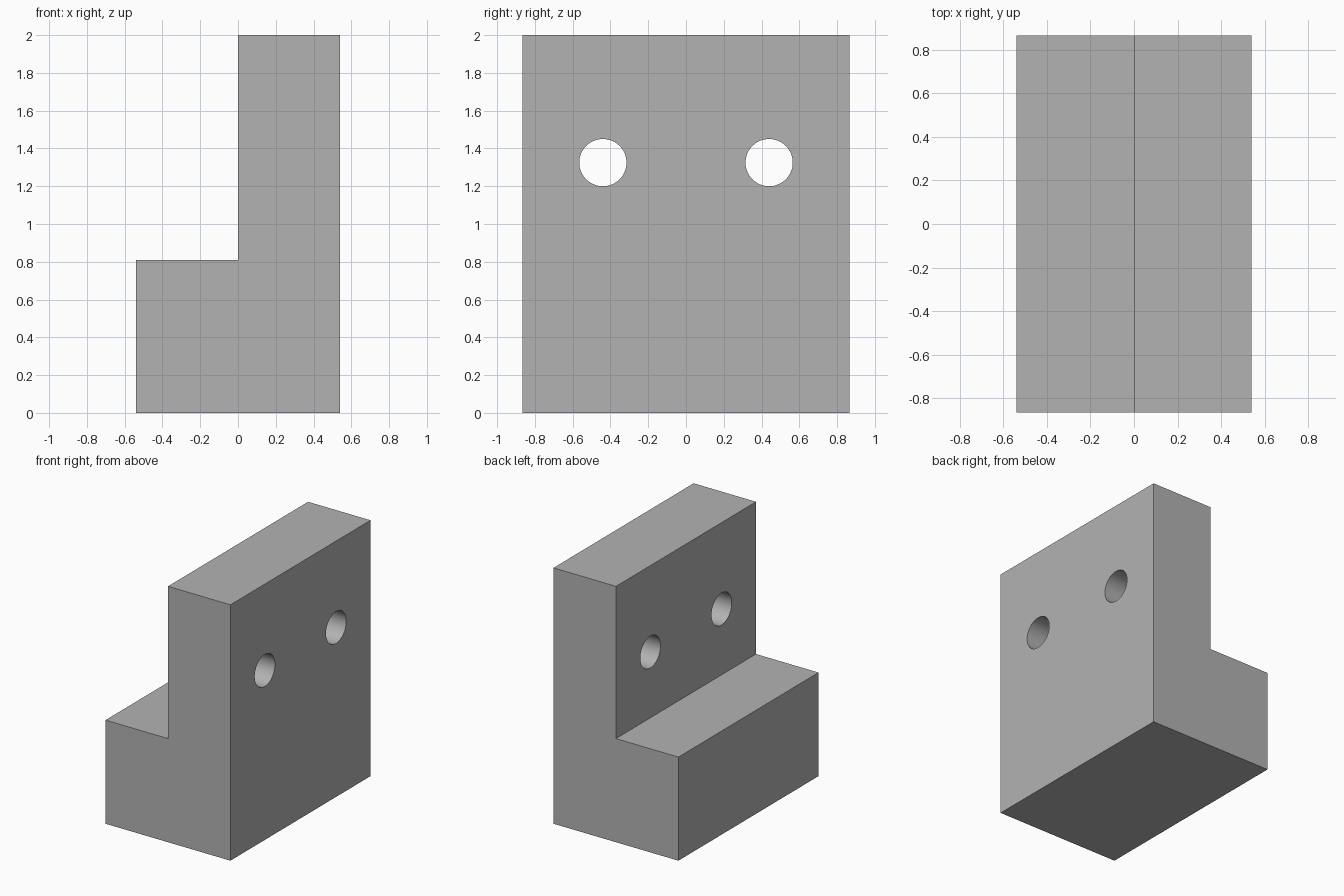
import bpy
import bmesh
from mathutils import Matrix
from math import pi

cube = bpy.data.objects.get("Cube")
if cube:
    bpy.data.objects.remove(cube, do_unlink=True)

HALF_X, HALF_Y, HEIGHT, STEP = 0.54, 0.865, 2.0, 0.81
HOLE_Y, HOLE_Z, HOLE_R = 0.44, 1.325, 0.125

grey = bpy.data.materials.new("plain grey")
grey.use_nodes = True
colour = (0.45, 0.45, 0.45, 1)
grey.diffuse_color = colour
grey.node_tree.nodes["Principled BSDF"].inputs["Base Color"].default_value = colour


def add_object(name, bm):
    bmesh.ops.recalc_face_normals(bm, faces=bm.faces)
    mesh = bpy.data.meshes.new(name)
    bm.to_mesh(mesh)
    bm.free()
    mesh.materials.append(grey)
    obj = bpy.data.objects.new(name, mesh)
    bpy.context.collection.objects.link(obj)
    return obj


# L-shaped block: side profile extruded along its length
profile = [(-HALF_X, 0), (HALF_X, 0), (HALF_X, HEIGHT),
           (0, HEIGHT), (0, STEP), (-HALF_X, STEP)]
bm = bmesh.new()
face = bm.faces.new([bm.verts.new((x, -HALF_Y, z)) for x, z in profile])
result = bmesh.ops.extrude_face_region(bm, geom=[face], use_keep_orig=True)
moved = [v for v in result["geom"] if isinstance(v, bmesh.types.BMVert)]
bmesh.ops.translate(bm, verts=moved, vec=(0, 2 * HALF_Y, 0))
block = add_object("stepped_block", bm)

# Two bolt holes through the upright
bm = bmesh.new()
for side in (-1, 1):
    place = Matrix.Translation((HALF_X / 2, side * HOLE_Y, HOLE_Z))
    bmesh.ops.create_cone(bm, cap_ends=True, segments=64, radius1=HOLE_R,
                          radius2=HOLE_R, depth=HALF_X + 0.2,
                          matrix=place @ Matrix.Rotation(pi / 2, 4, "Y"))
cutter = add_object("hole_cutter", bm)
cutter.hide_render = True

cut = block.modifiers.new("bolt holes", "BOOLEAN")
cut.operation = "DIFFERENCE"
cut.solver = "EXACT"
cut.object = cutter

# Bake the cut, drop the cutter and smooth the bores
bpy.ops.object.select_all(action="DESELECT")
block.select_set(True)
bpy.context.view_layer.objects.active = block
bpy.ops.object.modifier_apply(modifier=cut.name)
bpy.data.objects.remove(cutter, do_unlink=True)
bpy.ops.object.shade_smooth_by_angle(angle=pi / 6)
